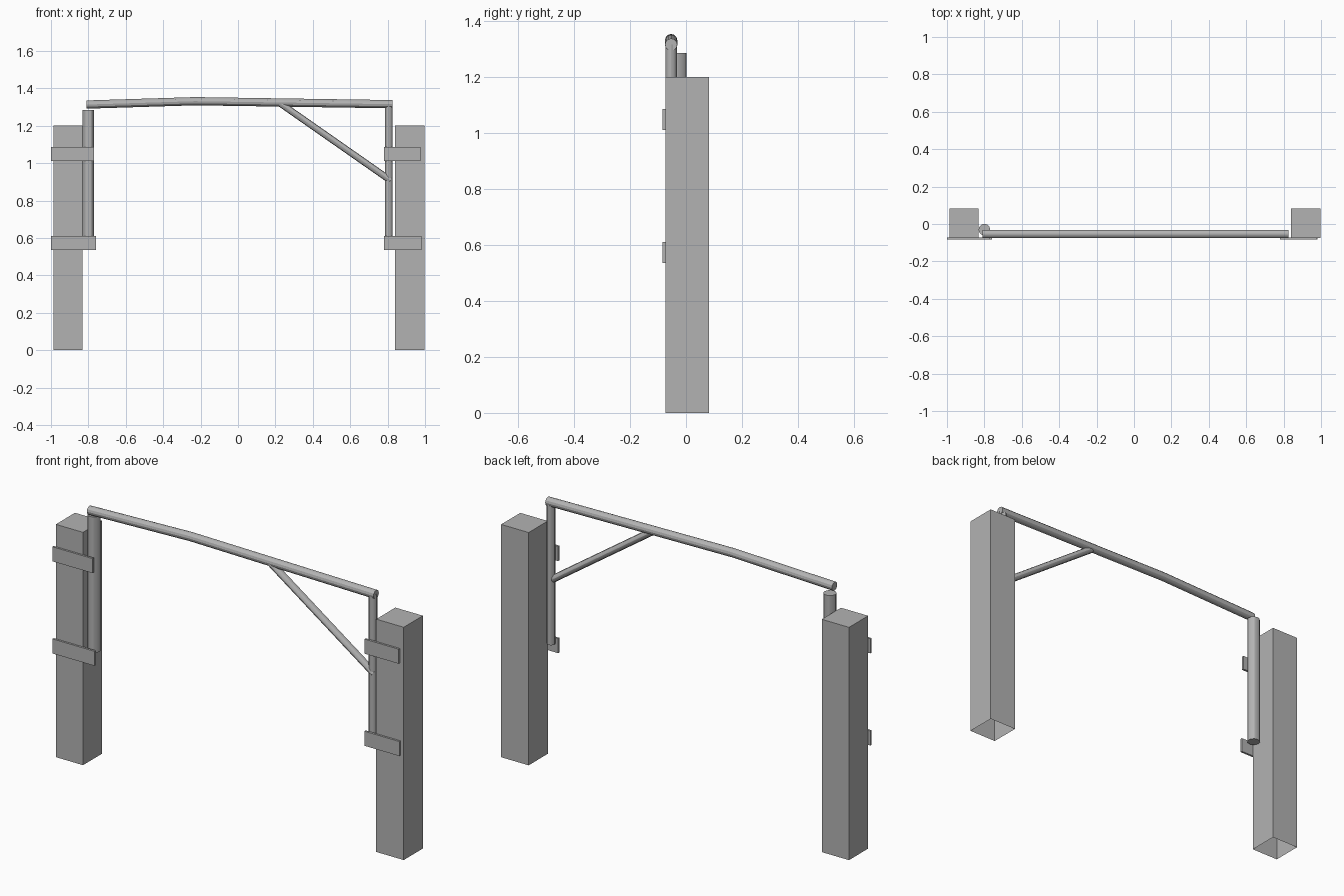
import bpy, bmesh
from mathutils import Vector

cube = bpy.data.objects.get("Cube")
if cube:
    bpy.data.objects.remove(cube, do_unlink=True)

grey = bpy.data.materials.new("plain grey")
grey.use_nodes = True
colour = (0.45, 0.45, 0.45, 1)
grey.diffuse_color = colour
grey.node_tree.nodes["Principled BSDF"].inputs["Base Color"].default_value = colour


def finish(name, bm, smooth=False):
    bmesh.ops.recalc_face_normals(bm, faces=bm.faces)
    mesh = bpy.data.meshes.new(name)
    bm.to_mesh(mesh)
    bm.free()
    mesh.materials.append(grey)
    obj = bpy.data.objects.new(name, mesh)
    bpy.context.collection.objects.link(obj)
    if smooth:
        bpy.ops.object.select_all(action='DESELECT')
        obj.select_set(True)
        bpy.context.view_layer.objects.active = obj
        bpy.ops.object.shade_smooth_by_angle()


def box(name, low, high, open_bottom=False):
    low, high = Vector(low), Vector(high)
    bm = bmesh.new()
    bmesh.ops.create_cube(bm, size=1)
    for v in bm.verts:
        v.co = (low + high) / 2 + v.co * (high - low)
    if open_bottom:
        base = [f for f in bm.faces if f.calc_center_median().z < low.z + 0.001]
        bmesh.ops.delete(bm, geom=base, context='FACES_ONLY')
    finish(name, bm)


def tube(name, points, radius, sides=12):
    # Sweep a round section through the points and cap both ends
    points = [Vector(p) for p in points]
    rot = (points[-1] - points[0]).to_track_quat('Z', 'Y').to_matrix()
    bm = bmesh.new()
    rings = []
    for p in points:
        made = bmesh.ops.create_circle(bm, segments=sides, radius=radius)["verts"]
        for v in made:
            v.co = p + rot @ v.co
        rings.append(made)
    for a, b in zip(rings, rings[1:]):
        for i in range(sides):
            j = (i + 1) % sides
            bm.faces.new((a[i], a[j], b[j], b[i]))
    bm.faces.new(rings[0])
    bm.faces.new(rings[-1])
    finish(name, bm, smooth=True)


# Square posts, hollow underneath
box("right_post", (-0.987, -0.074, 0), (-0.832, 0.082, 1.2), True)
box("left_post", (0.84, -0.074, 0), (0.997, 0.082, 1.2), True)

# Strap plates on the front of the posts
for name, x0, x1, z in (("right_upper_strap", -1, -0.77, 1.01),
                        ("right_lower_strap", -1, -0.76, 0.535),
                        ("left_upper_strap", 0.78, 0.975, 1.01),
                        ("left_lower_strap", 0.78, 0.98, 0.535)):
    box(name, (x0, -0.084, z), (x1, -0.073, z + 0.075))

# Uprights, slightly bowed crossbar and diagonal brace
tube("right_upright", [(-0.8, -0.03, 0.585), (-0.8, -0.03, 1.285)], 0.031)
tube("left_upright", [(0.807, -0.053, 0.585), (0.807, -0.053, 1.315)], 0.02)
tube("crossbar", [(-0.81, -0.053, 1.313), (-0.23, -0.053, 1.331),
                  (0.825, -0.053, 1.315)], 0.022)
tube("brace", [(0.225, -0.056, 1.32), (0.815, -0.056, 0.908)], 0.018)
